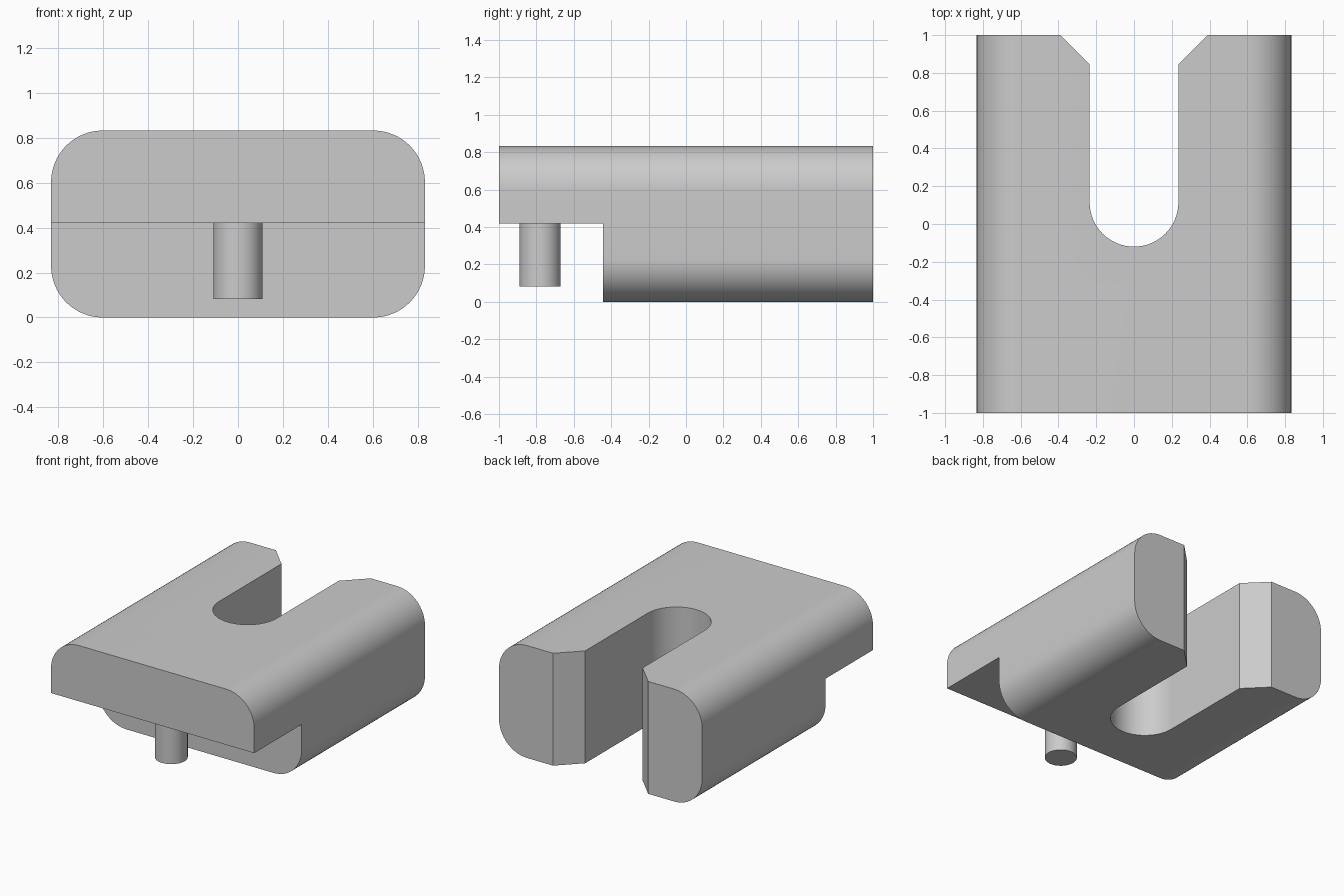
import bpy, bmesh
from math import pi, sin, cos, radians
from mathutils import Vector

if "Cube" in bpy.data.objects:
    bpy.data.objects.remove(bpy.data.objects["Cube"], do_unlink=True)

W, H, R = 0.833, 0.833, 0.23        # half width, height, edge radius
STEP_Y, STEP_Z = -0.445, 0.42       # underside step
SLOT, SLOT_Y = 0.235, 0.115         # slot radius and arc centre

grey = bpy.data.materials.new("plain grey")
grey.use_nodes = True
grey.diffuse_color = (0.6, 0.6, 0.6, 1)
grey.node_tree.nodes["Principled BSDF"].inputs["Base Color"].default_value = (0.6, 0.6, 0.6, 1)


def arc(cx, cy, r, start, end, n):
    angles = [start + (end - start) * i / n for i in range(n + 1)]
    return [(cx + r * cos(a), cy + r * sin(a)) for a in angles]


def prism(name, points, place, offset):
    """Extrude a closed profile; place maps 2D points to 3D."""
    bm = bmesh.new()
    face = bm.faces.new([bm.verts.new(place(u, v)) for u, v in points])
    out = bmesh.ops.extrude_face_region(bm, geom=[face])
    verts = [g for g in out["geom"] if isinstance(g, bmesh.types.BMVert)]
    bmesh.ops.translate(bm, verts=verts, vec=Vector(offset))
    bmesh.ops.recalc_face_normals(bm, faces=bm.faces)
    mesh = bpy.data.meshes.new(name)
    bm.to_mesh(mesh)
    bm.free()
    mesh.materials.append(grey)
    obj = bpy.data.objects.new(name, mesh)
    bpy.context.collection.objects.link(obj)
    return obj


def cut(obj, cutter):
    bpy.context.view_layer.objects.active = obj
    mod = obj.modifiers.new("cut", "BOOLEAN")
    mod.operation, mod.solver, mod.object = "DIFFERENCE", "EXACT", cutter
    bpy.ops.object.modifier_apply(modifier=mod.name)
    bpy.data.objects.remove(cutter, do_unlink=True)


def smooth(obj):
    bpy.ops.object.select_all(action="DESELECT")
    obj.select_set(True)
    bpy.context.view_layer.objects.active = obj
    bpy.ops.object.shade_smooth_by_angle(angle=radians(30))


# Body: rounded bar running front to back
profile = []
for k, (sx, z) in enumerate([(1, H - R), (-1, H - R), (-1, R), (1, R)]):
    profile += arc(sx * (W - R), z, R, k * pi / 2, (k + 1) * pi / 2, 16)
body = prism("body", profile, lambda x, z: (x, -1, z), (0, 2, 0))

# Step under the front edge
step = [(-2, -1), (STEP_Y, -1), (STEP_Y, STEP_Z), (-2, STEP_Z)]
cut(body, prism("step_cutter", step, lambda y, z: (-2, y, z), (4, 0, 0)))

# Round-ended slot with a flared mouth at the back
side = [(SLOT, 0.845), (SLOT + 0.255, 1.1)]
slot = arc(0, SLOT_Y, SLOT, pi, 2 * pi, 32) + side + [(-x, y) for x, y in reversed(side)]
cut(body, prism("slot_cutter", slot, lambda x, y: (x, y, -1), (0, 0, 3)))
smooth(body)

# Peg hanging below the front overhang
circle = arc(0, -0.78, 0.11, 0, 2 * pi, 40)[:-1]
peg = prism("peg", circle, lambda x, y: (x, y, 0.083), (0, 0, STEP_Z - 0.083))
smooth(peg)
